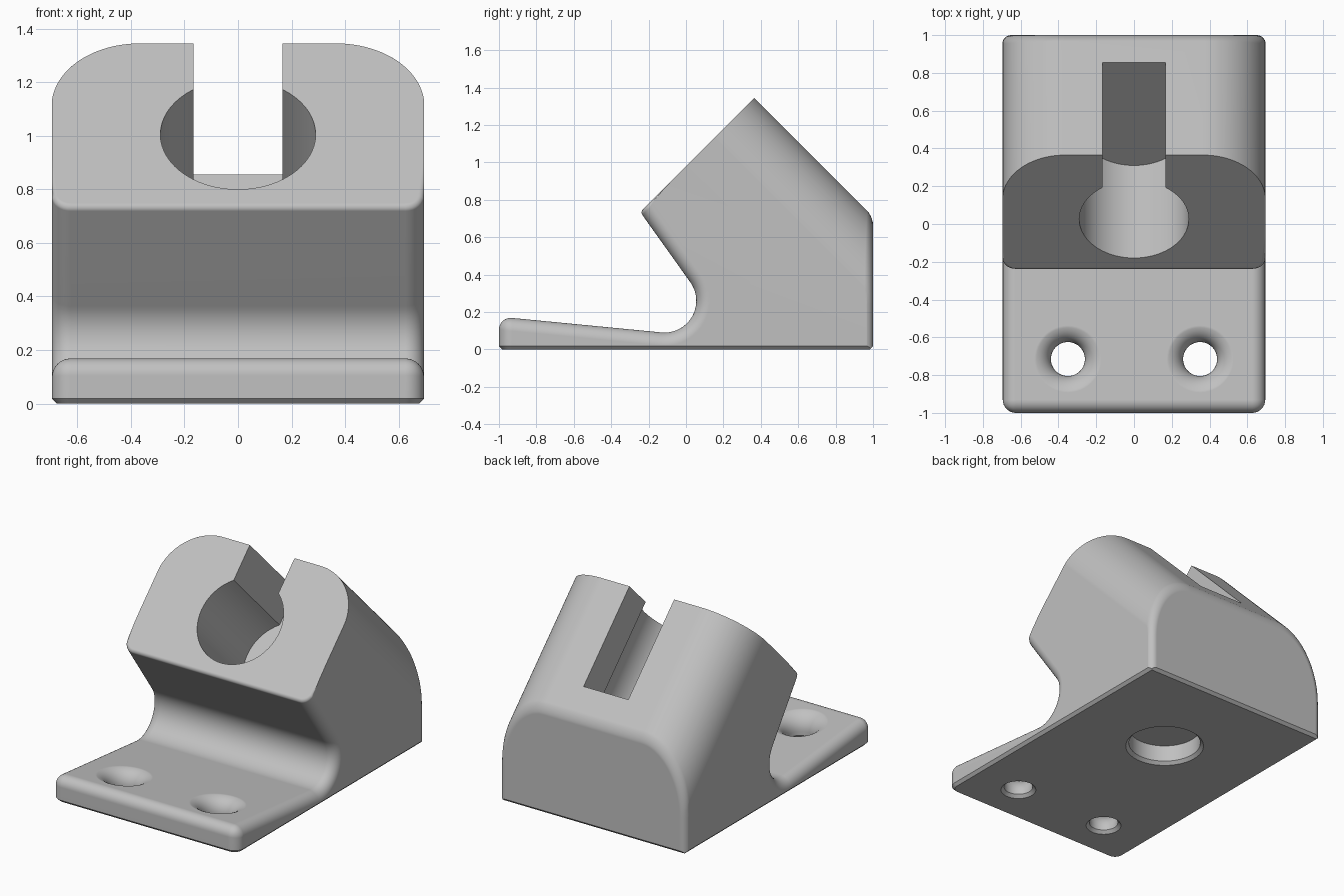
import bpy
import bmesh
from math import sin, cos, pi, sqrt, acos, radians
from mathutils import Vector

if "Cube" in bpy.data.objects:
    bpy.data.objects.remove(bpy.data.objects["Cube"], do_unlink=True)

HALF = 0.695          # half width of the mount
S = sqrt(2)


def side_frame(a, b, d):
    return Vector((d, a, b))


def tilted_frame(x, u, v):
    # u runs up the slanted face, v runs down into the block
    return Vector((x, (u + v) / S, (u - v) / S))


def arc(cx, cy, r, start, end, n):
    return [(cx + r * cos(start + (end - start) * i / n),
             cy + r * sin(start + (end - start) * i / n)) for i in range(n + 1)]


def prism(points, frame, d0, d1):
    bm = bmesh.new()
    near = [bm.verts.new(frame(a, b, d0)) for a, b in points]
    far = [bm.verts.new(frame(a, b, d1)) for a, b in points]
    bm.faces.new(near)
    bm.faces.new(far[::-1])
    for i in range(len(points)):
        j = (i + 1) % len(points)
        bm.faces.new((near[j], near[i], far[i], far[j]))
    bmesh.ops.recalc_face_normals(bm, faces=bm.faces)
    return bm


def lathe(rings, x, y, slope=0.0, n=48):
    bm = bmesh.new()
    loops = []
    for r, z in rings:
        loop = []
        for i in range(n):
            dx, dy = r * cos(2 * pi * i / n), r * sin(2 * pi * i / n)
            loop.append(bm.verts.new((x + dx, y + dy, z + slope * dy * (z > 0.03))))
        loops.append(loop)
    for low, high in zip(loops, loops[1:]):
        for i in range(n):
            j = (i + 1) % n
            bm.faces.new((low[i], low[j], high[j], high[i]))
    bm.faces.new(loops[0][::-1])
    bm.faces.new(loops[-1])
    bmesh.ops.recalc_face_normals(bm, faces=bm.faces)
    return bm


def bevel(bm, rule, offset, segments):
    edges = [e for e in bm.edges if rule(e.verts[0].co, e.verts[1].co)]
    bmesh.ops.bevel(bm, geom=edges, offset=offset, segments=segments, profile=0.5,
                    affect='EDGES', clamp_overlap=False)


def make_object(name, bm):
    mesh = bpy.data.meshes.new(name)
    bm.to_mesh(mesh)
    bm.free()
    ob = bpy.data.objects.new(name, mesh)
    bpy.context.scene.collection.objects.link(ob)
    return ob


def combine(target, bm, operation):
    cutter = make_object("cutter", bm)
    cutter.hide_render = True
    mod = target.modifiers.new("cut", 'BOOLEAN')
    mod.operation, mod.object, mod.solver = operation, cutter, 'EXACT'
    bpy.context.view_layer.objects.active = target
    bpy.ops.object.modifier_apply(modifier=mod.name)
    bpy.data.objects.remove(cutter, do_unlink=True)


# Side outline: plate, curved neck, overhang and slanted face
LIP = (-0.245, 0.735)
outline = [(-1, 0), (-1, 0.175)]
outline += arc(-0.115, 0.26, 0.17, radians(-95.5), radians(37.6), 20)
outline += [LIP, (0.5, 1.48), (1.2, 1.48), (1.2, 0)]
bm = prism(outline, side_frame, -HALF, HALF)


def rounded_edge(a, b):
    # plate rim, front corners and both borders of the neck
    if max(a.z, b.z) > LIP[1] + 0.01 or max(a.y, b.y) > 0.1:
        return False
    if abs(a.x - b.x) > 0.1:
        return a.y < -0.99 and a.z > 0.1
    return max(a.z, b.z) > 0.01


def lip_edge(a, b):
    return all(abs(p.z - p.y - 0.98) < 0.002 and p.z < 0.9 for p in (a, b))


def bottom_edge(a, b):
    return max(a.z, b.z) < 0.001 and min(a.y, b.y) < 1.1


bevel(bm, rounded_edge, 0.07, 8)
bevel(bm, lip_edge, 0.02, 3)
bevel(bm, bottom_edge, 0.018, 1)
mount = make_object("mount_body", bm)

# Rounded roof section, trimmed and softened at the back
TOP, R = 1.71 / S, 0.33
W = HALF + 0.001
section = [(-W, -1), (W, -1)]
section += arc(W - R, TOP - R, R, 0, pi / 2, 24)
section += arc(R - W, TOP - R, R, pi / 2, pi, 24)
bm = prism(section, tilted_frame, -1.5, 3)


def trim(bm, point, normal):
    cut = bmesh.ops.bisect_plane(bm, geom=bm.verts[:] + bm.edges[:] + bm.faces[:],
                                 plane_co=point, plane_no=normal, clear_outer=True)
    edges = [e for e in cut["geom_cut"] if isinstance(e, bmesh.types.BMEdge)]
    bmesh.ops.contextual_create(bm, geom=edges)
    bmesh.ops.recalc_face_normals(bm, faces=bm.faces)


trim(bm, (0, 1, 0), (0, 1, 0))
bevel(bm, lambda a, b: min(a.y, b.y) > 0.9999, 0.045, 5)
trim(bm, (0, 1, 0.018), (0, 1, -1))
combine(mount, bm, 'INTERSECT')

# Round socket opening into a slot through the roof
HOLE, SLOT, CENTRE = 0.29, 0.167, 1.03 / S
start = acos(SLOT / HOLE)
keyhole = arc(0, CENTRE, HOLE, start, -pi - start, 48)
keyhole[-1] = (-SLOT, keyhole[0][1])
keyhole = arc(0, CENTRE, HOLE, start, -pi - start, 48) + [(-SLOT, 1.6), (SLOT, 1.6)]
combine(mount, prism(keyhole, tilted_frame, -2, 0), 'DIFFERENCE')

# Flared screw holes through the plate
flare = [(0.13, -0.02), (0.09, 0.02)]
flare += [(0.09 + 0.11 * (1 - cos(t)), 0.04 + 0.11 * sin(t))
          for t in (i * pi / 20 for i in range(11))]
flare.append((0.2, 0.4))
for x in (-0.35, 0.35):
    combine(mount, lathe(flare, x, -0.715, -0.0975), 'DIFFERENCE')

# Shallow round pocket in the underside
pocket = [(0.265, -0.02), (0.225, 0.02), (0.225, 0.13)]
combine(mount, lathe(pocket, 0, 0.3, 0, 64), 'DIFFERENCE')

# Plain grey material
COLOUR = (0.53, 0.53, 0.53, 1)
grey = bpy.data.materials.new("light_grey")
grey.use_nodes = True
grey.diffuse_color = COLOUR
grey.node_tree.nodes["Principled BSDF"].inputs["Base Color"].default_value = COLOUR
mount.data.materials.clear()
mount.data.materials.append(grey)
for face in mount.data.polygons:
    face.material_index = 0

# Smooth fillets with crisp edges
bpy.ops.object.select_all(action='DESELECT')
mount.select_set(True)
bpy.context.view_layer.objects.active = mount
bpy.ops.object.shade_smooth_by_angle(angle=radians(30))
weighted = mount.modifiers.new("even_normals", 'WEIGHTED_NORMAL')
weighted.keep_sharp = True
